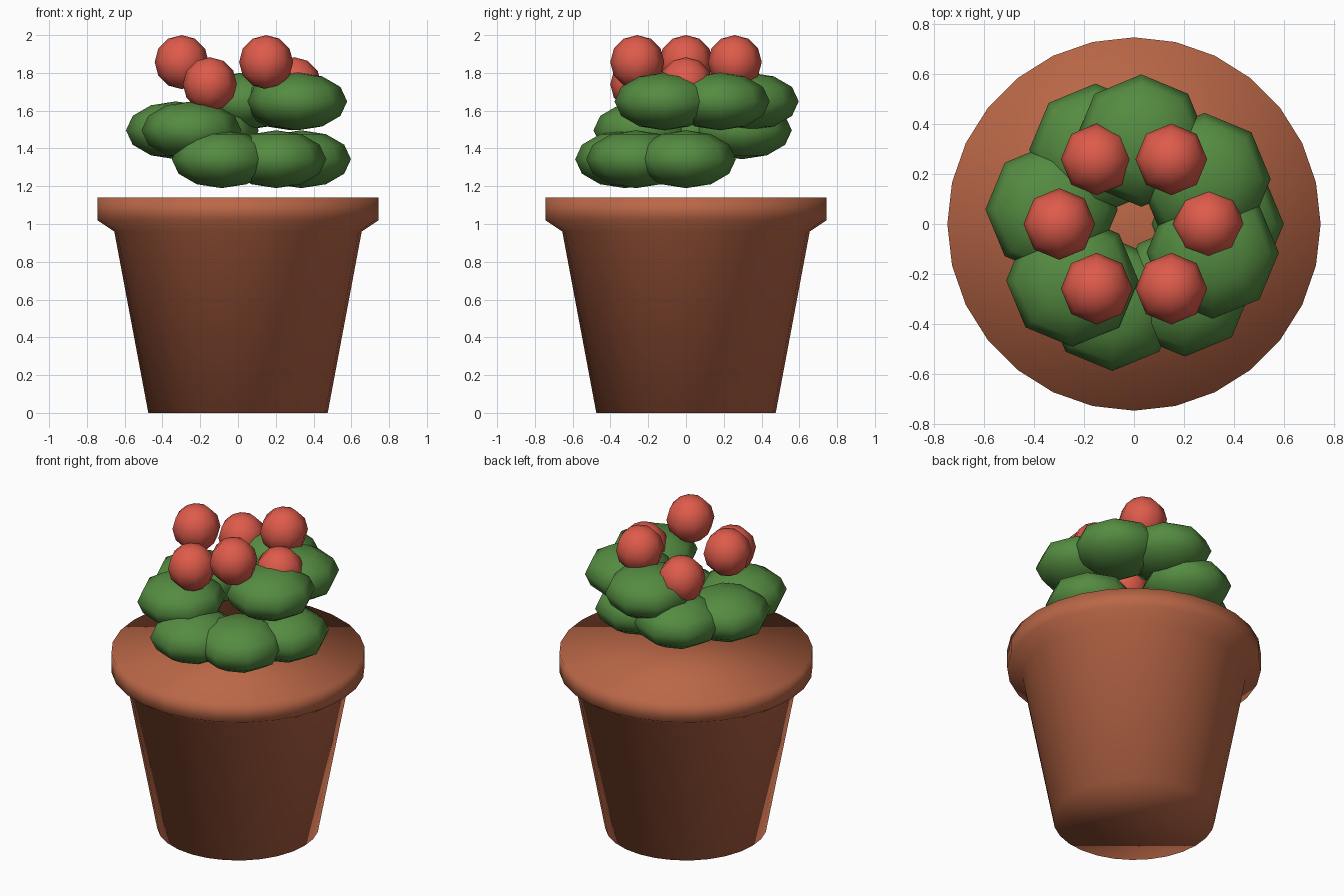
import bpy, bmesh, math
from mathutils import Matrix

if "Cube" in bpy.data.objects:
    bpy.data.objects.remove(bpy.data.objects["Cube"])


def material(name, rgb):
    m = bpy.data.materials.new(name)
    m.diffuse_color = (*rgb, 1)
    m.use_nodes = True
    m.node_tree.nodes["Principled BSDF"].inputs["Base Color"].default_value = m.diffuse_color
    return m


TERRACOTTA = material("terracotta", (0.49, 0.135, 0.062))
LEAF = material("leaf_green", (0.09, 0.26, 0.053))
BLOOM = material("bloom_red", (0.73, 0.105, 0.07))


def finish(name, bm, mat):
    bmesh.ops.recalc_face_normals(bm, faces=bm.faces)
    me = bpy.data.meshes.new(name)
    bm.to_mesh(me)
    bm.free()
    me.materials.append(mat)
    for p in me.polygons:
        p.use_smooth = True
    ob = bpy.data.objects.new(name, me)
    bpy.context.collection.objects.link(ob)
    return ob


def lathe(name, profile, sides, mat):
    bm = bmesh.new()
    rings = []
    for r, z in profile:
        rings.append([bm.verts.new((r * math.cos(2 * math.pi * k / sides),
                                    r * math.sin(2 * math.pi * k / sides), z))
                      for k in range(sides)])
    for a, b in zip(rings, rings[1:]):
        for k in range(sides):
            n = (k + 1) % sides
            bm.faces.new((a[k], a[n], b[n], b[k]))
    bm.faces.new(rings[0][::-1])
    bm.faces.new(rings[-1])
    return finish(name, bm, mat)


def ball(name, loc, scale, mat):
    bm = bmesh.new()
    bmesh.ops.create_uvsphere(bm, u_segments=8, v_segments=6, radius=1,
                              matrix=Matrix.Diagonal((*scale, 1)))
    ob = finish(name, bm, mat)
    ob.location = loc
    return ob


# Tapered pot with flared rim, closed at top and bottom
lathe("pot", [(0.475, 0), (0.655, 0.96), (0.745, 1.02), (0.745, 1.14)], 28, TERRACOTTA)

# Leaves on a golden-angle spiral, in three height tiers
for i in range(9):
    a = -math.radians(137.5) * i
    ball(f"leaf_{i + 1}",
         (0.334 * math.cos(a), 0.334 * math.sin(a), 1.343 + 0.153 * (i % 3)),
         (0.264, 0.264, 0.153), LEAF)

# Ring of blooms with alternating heights
for i in range(6):
    a = math.radians(60) * i
    ball(f"bloom_{i + 1}",
         (0.298 * math.cos(a), 0.298 * math.sin(a), 1.74 + 0.117 * (i % 2)),
         (0.143, 0.143, 0.143), BLOOM)
